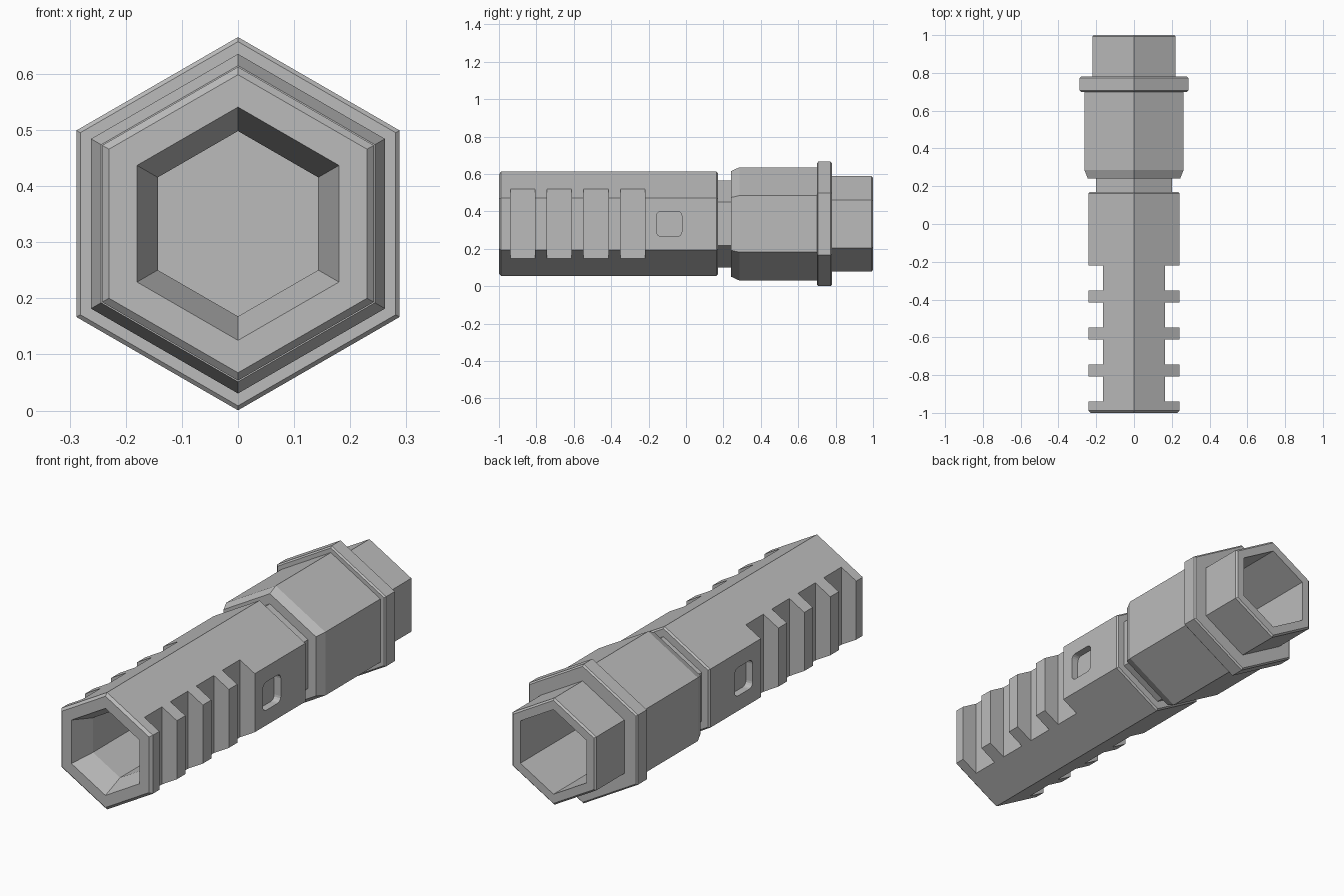
import bpy, bmesh, math
from mathutils import Matrix

if "Cube" in bpy.data.objects:
    bpy.data.objects.remove(bpy.data.objects["Cube"])

MID = 0.333                                  # height of the long axis
CORNER = 1 / math.cos(math.pi / 6)           # flat-to-centre -> corner radius

grey = bpy.data.materials.new("plain_grey")
grey.use_nodes = True
colour = (0.5, 0.5, 0.5, 1)
grey.diffuse_color = colour
grey.node_tree.nodes["Principled BSDF"].inputs["Base Color"].default_value = colour


def finish(name, bm):
    bmesh.ops.recalc_face_normals(bm, faces=bm.faces)
    mesh = bpy.data.meshes.new(name)
    bm.to_mesh(mesh)
    bm.free()
    mesh.materials.append(grey)
    ob = bpy.data.objects.new(name, mesh)
    bpy.context.collection.objects.link(ob)
    return ob


def hex_part(name, profile):
    """Hexagonal solid along y from (y, flat-to-centre) stations, capped at both ends."""
    bm = bmesh.new()
    rings = []
    for y, flat in profile:
        r = flat * CORNER
        angles = [math.pi / 2 + i * math.pi / 3 for i in range(6)]
        rings.append([bm.verts.new((r * math.cos(a), y, MID + r * math.sin(a)))
                      for a in angles])
    for a, b in zip(rings, rings[1:]):
        for i in range(6):
            j = (i + 1) % 6
            bm.faces.new((a[i], a[j], b[j], b[i]))
    bm.faces.new(rings[0])
    bm.faces.new(rings[-1])
    return finish(name, bm)


def box_cutter(name, centre, size, corner=0):
    """Box, with its edges along x rounded when corner is given."""
    bm = bmesh.new()
    bmesh.ops.create_cube(bm, size=1, matrix=Matrix.Translation(centre) @ Matrix.Diagonal((*size, 1)))
    if corner:
        edges = [e for e in bm.edges if abs(e.verts[0].co.x - e.verts[1].co.x) > 0.01]
        bmesh.ops.bevel(bm, geom=edges, offset=corner, segments=4, profile=0.5, affect='EDGES')
    return finish(name, bm)


def cut(ob, cutter):
    mod = ob.modifiers.new("cut", 'BOOLEAN')
    mod.operation = 'DIFFERENCE'
    mod.solver = 'EXACT'
    mod.object = cutter
    bpy.context.view_layer.objects.active = ob
    bpy.ops.object.modifier_apply(modifier=mod.name)
    bpy.data.objects.remove(cutter)


# Grip sleeve: blind bore with a tapered mouth, then the chamfered outside
grip = hex_part("grip_sleeve", [
    (-0.3, 0.143), (-0.89, 0.143), (-1, 0.18), (-1, 0.23),
    (-0.988, 0.242), (0.162, 0.242), (0.17, 0.235), (0.17, 0.15)])

# Grip slots and rounded side windows on both sides
for side in (-1, 1):
    for k in range(4):
        y = -0.873 + k * 0.196
        cut(grip, box_cutter("slot_cutter", (side * 0.263, y, MID), (0.2, 0.132, 0.8)))
    cut(grip, box_cutter("window_cutter", (side * 0.257, -0.09, MID), (0.1, 0.135, 0.135), 0.025))

# Recessed neck between the two halves
hex_part("neck", [(0.16, 0.202), (0.25, 0.202)])

# Rear housing: body, flange and open socket
hex_part("rear_housing", [
    (0.24, 0.15), (0.24, 0.244), (0.285, 0.262), (0.7, 0.262),
    (0.7, 0.281), (0.707, 0.288), (0.773, 0.288), (0.78, 0.281),
    (0.78, 0.221), (0.992, 0.221), (1, 0.213), (1, 0.175), (0.55, 0.175)])
